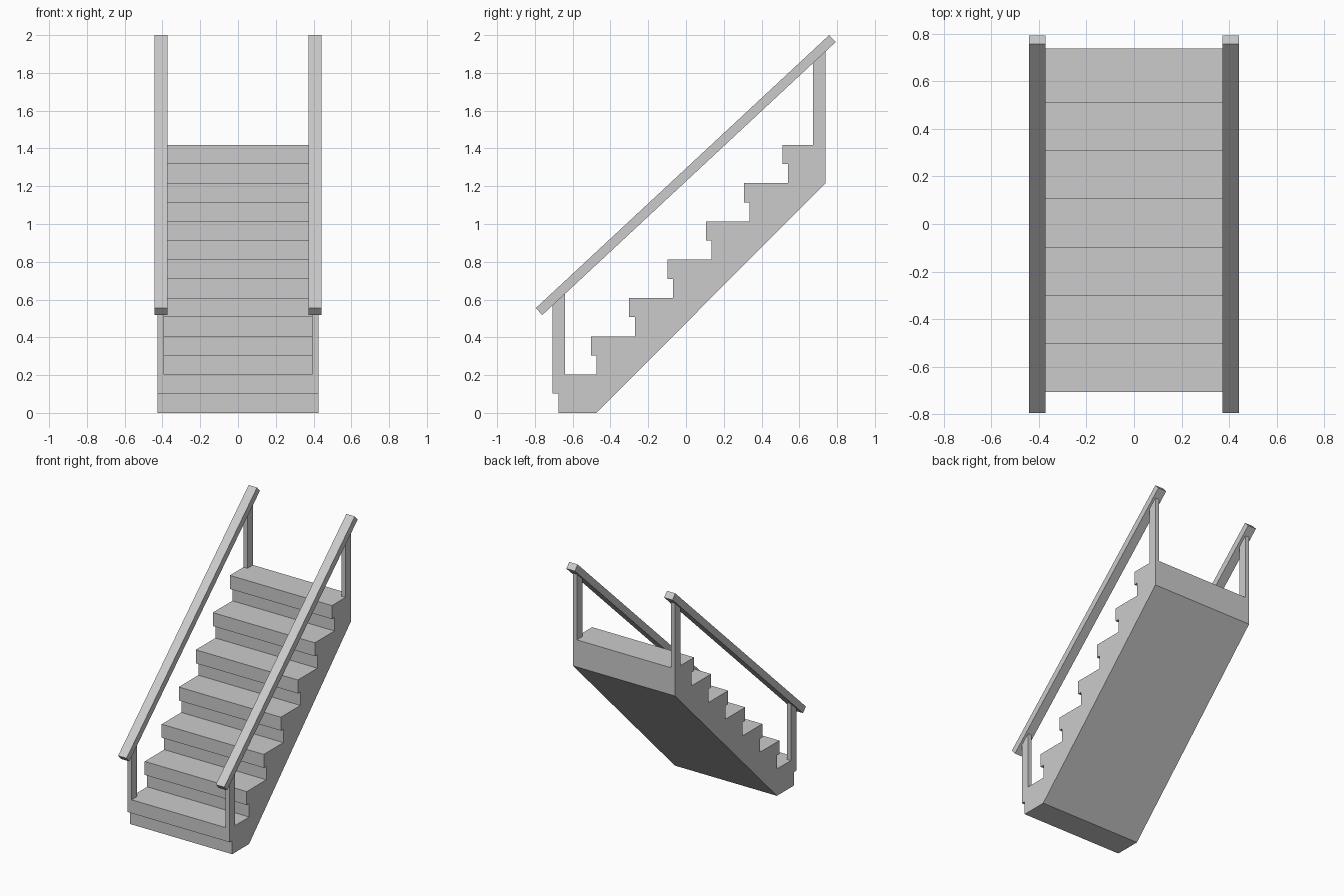
import bpy
import bmesh
from mathutils import Vector

if "Cube" in bpy.data.objects:
    bpy.data.objects.remove(bpy.data.objects["Cube"], do_unlink=True)

grey = bpy.data.materials.new("light_grey")
grey.use_nodes = True
COLOUR = (0.6, 0.6, 0.6, 1)
grey.diffuse_color = COLOUR
grey.node_tree.nodes["Principled BSDF"].inputs["Base Color"].default_value = COLOUR


def extrude_profile(name, profile, x0, x1):
    """Solid made by sweeping a (y, z) outline from x0 to x1."""
    bm = bmesh.new()
    face = bm.faces.new([bm.verts.new((x0, y, z)) for y, z in profile])
    swept = bmesh.ops.extrude_face_region(bm, geom=[face])["geom"]
    verts = [v for v in swept if isinstance(v, bmesh.types.BMVert)]
    bmesh.ops.translate(bm, verts=verts, vec=Vector((x1 - x0, 0, 0)))
    bmesh.ops.recalc_face_normals(bm, faces=bm.faces)
    mesh = bpy.data.meshes.new(name)
    bm.to_mesh(mesh)
    bm.free()
    mesh.materials.append(grey)
    obj = bpy.data.objects.new(name, mesh)
    bpy.context.collection.objects.link(obj)
    return obj


STEPS = 7
PITCH = 0.2027
FRONT, BACK = -0.706, 0.738
HALF_WIDTH = 0.425
NOSING = 0.03

# Flight of steps with overhanging nosings and a sloped underside
outline = []
for i in range(STEPS):
    y, z = FRONT + i * PITCH, i * PITCH
    outline += [(y + NOSING, z), (y + NOSING, z + PITCH / 2),
                (y, z + PITCH / 2), (y, z + PITCH)]
outline += [(BACK, STEPS * PITCH), (BACK, 1.215), (-0.475, 0)]
extrude_profile("stair_flight", outline, -HALF_WIDTH, HALF_WIDTH)

# Handrail outline: a sloped bar with square ends
rail = [(-0.795, 0.555), (-0.761, 0.518), (0.792, 1.963), (0.758, 2.0)]


def rail_height(y):
    """Height just inside the underside of the rail."""
    (y0, z0), (y1, z1) = rail[1], rail[2]
    return z0 + (y - y0) * (z1 - z0) / (y1 - y0) + 0.005


def post_outline(y0, y1, base):
    return [(y0, base), (y1, base), (y1, rail_height(y1)), (y0, rail_height(y0))]


# Posts and handrails on both sides
for side, s in (("left", 1), ("right", -1)):
    extrude_profile(side + "_handrail", rail, s * 0.372, s * 0.442)
    extrude_profile(side + "_front_post", post_outline(FRONT, -0.64, PITCH),
                    s * 0.392, s * HALF_WIDTH)
    extrude_profile(side + "_back_post", post_outline(0.672, BACK, STEPS * PITCH),
                    s * 0.392, s * HALF_WIDTH)
